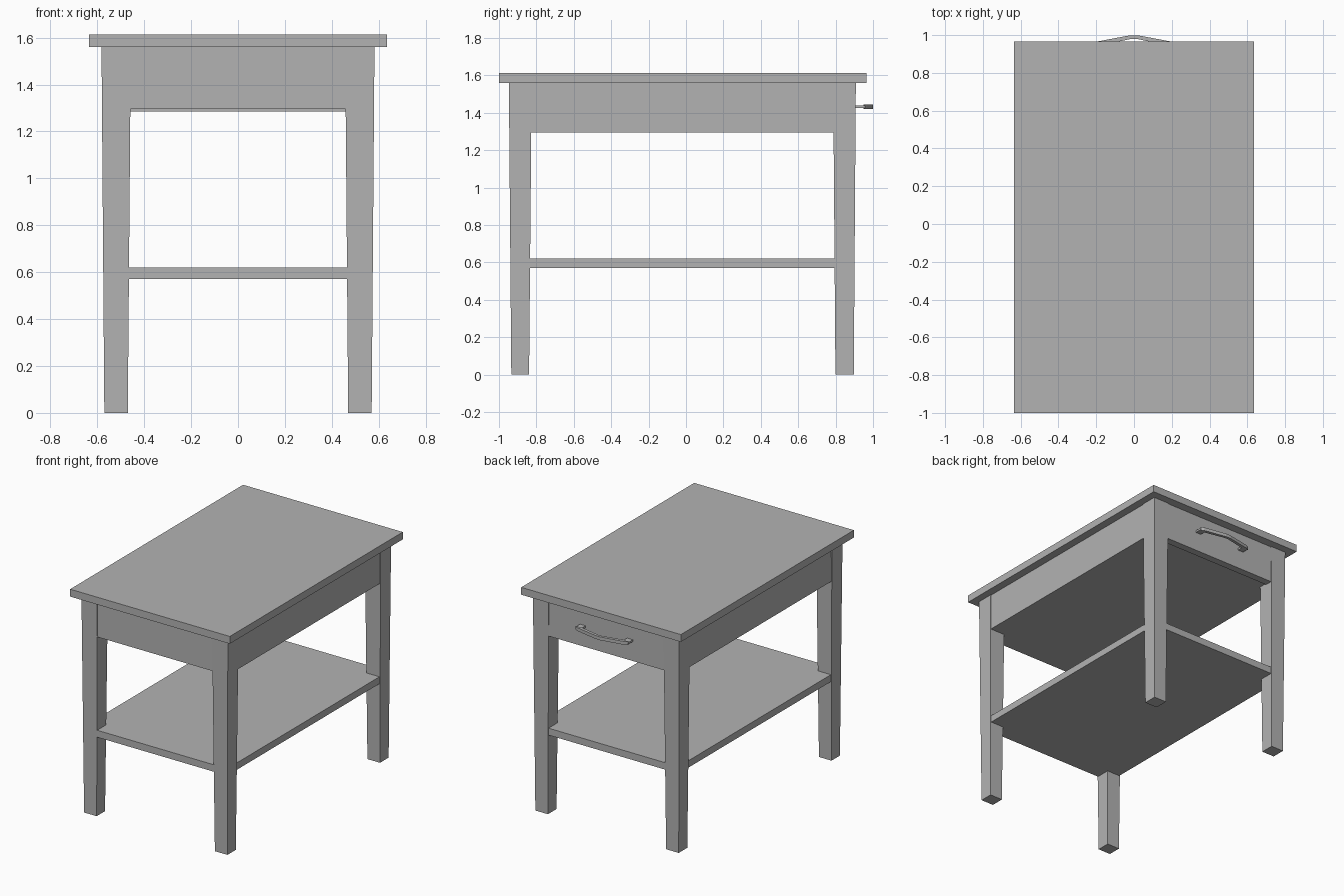
import bpy
import bmesh

cube = bpy.data.objects.get("Cube")
if cube:
    bpy.data.objects.remove(cube, do_unlink=True)

# One plain grey for the whole table
grey = bpy.data.materials.new("plain_grey")
grey.use_nodes = True
colour = (0.45, 0.45, 0.45, 1)
grey.diffuse_color = colour
grey.node_tree.nodes["Principled BSDF"].inputs["Base Color"].default_value = colour


def finish(name, bm):
    bmesh.ops.recalc_face_normals(bm, faces=bm.faces)
    mesh = bpy.data.meshes.new(name)
    bm.to_mesh(mesh)
    bm.free()
    mesh.materials.append(grey)
    obj = bpy.data.objects.new(name, mesh)
    bpy.context.collection.objects.link(obj)
    return obj


def loft(name, lower, upper, z0, z1):
    """Solid between a lower and an upper outline of (x, y) points."""
    bm = bmesh.new()
    a = [bm.verts.new((x, y, z0)) for x, y in lower]
    b = [bm.verts.new((x, y, z1)) for x, y in upper]
    bm.faces.new(a)
    bm.faces.new(b)
    for i in range(len(a)):
        j = (i + 1) % len(a)
        bm.faces.new((a[i], a[j], b[j], b[i]))
    return finish(name, bm)


def rect(x0, x1, y0, y1):
    return [(x0, y0), (x1, y0), (x1, y1), (x0, y1)]


def box(name, x0, x1, y0, y1, z0, z1):
    outline = rect(x0, x1, y0, y1)
    return loft(name, outline, outline, z0, z1)


# Top, drawer case and lower shelf
box("table_top", -0.635, 0.635, -1.0, 0.965, 1.56, 1.613)
box("drawer_case", -0.577, 0.577, -0.943, 0.902, 1.295, 1.56)
box("drawer_front", -0.465, 0.465, 0.85, 0.904, 1.286, 1.555)
box("shelf", -0.569, 0.569, -0.936, 0.897, 0.57, 0.62)

# Tapered legs
for end, foot_y, head_y in (("front", (-0.934, -0.839), (-0.947, -0.825)),
                            ("back", (0.799, 0.897), (0.787, 0.908))):
    for side, s in (("left", 1), ("right", -1)):
        loft(f"{end}_{side}_leg",
             rect(s * 0.47, s * 0.57, *foot_y),
             rect(s * 0.457, s * 0.582, *head_y), 0, 1.56)

# Drawer handle: bowed bar on two posts
half = [(0.02, 0.999), (0.19, 0.967), (0.21, 0.955), (0.165, 0.948), (0.015, 0.98)]
bar = half + [(-x, y) for x, y in reversed(half)]
loft("handle_bar", bar, bar, 1.42, 1.444)
for side, s in (("left", 1), ("right", -1)):
    box(f"handle_{side}_post", s * 0.165, s * 0.21, 0.9, 0.957, 1.425, 1.439)
